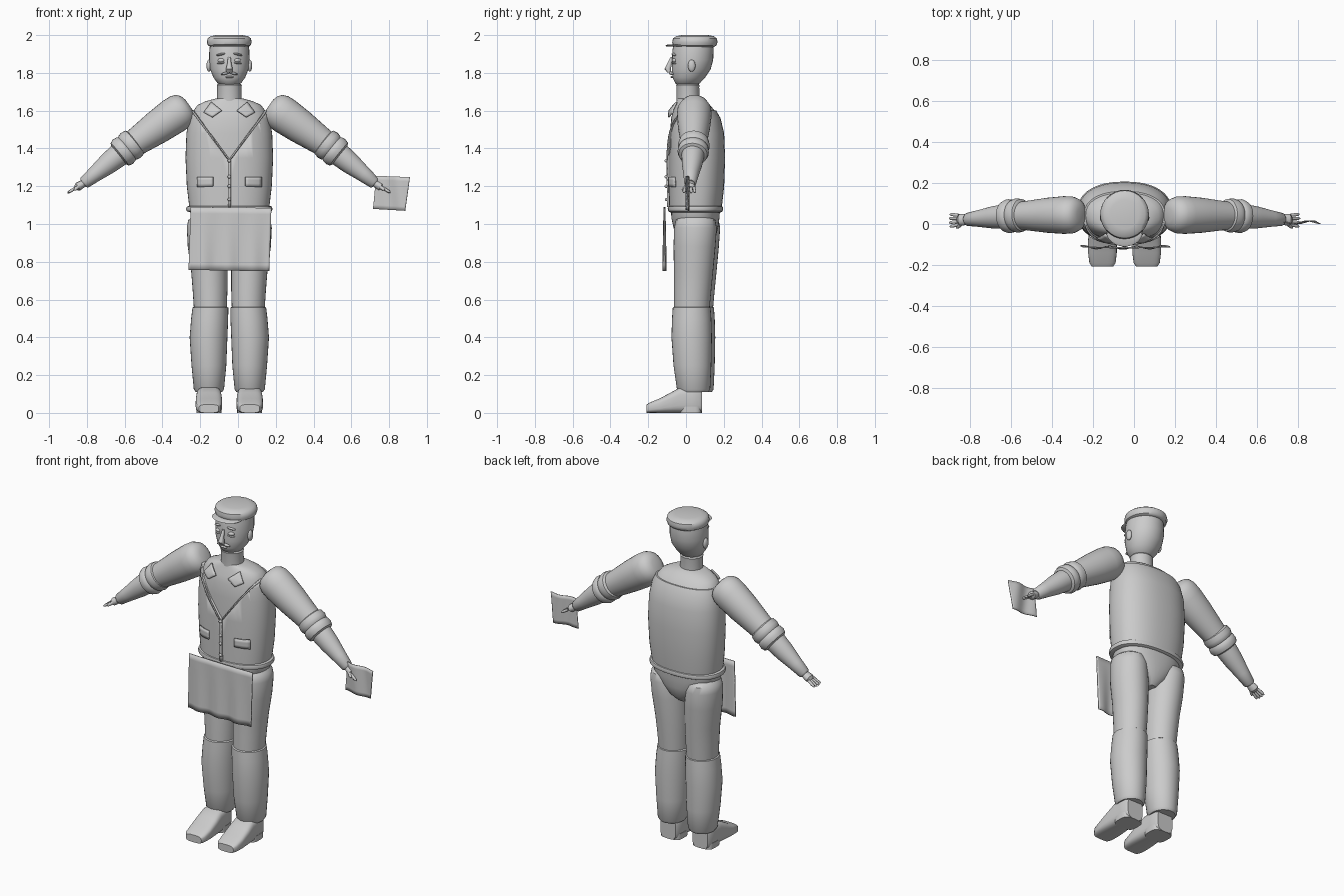
import bpy, bmesh, math
from mathutils import Vector

if "Cube" in bpy.data.objects:
    bpy.data.objects.remove(bpy.data.objects["Cube"])

CX = -0.046  # body centre line
X, Y, Z = Vector((1, 0, 0)), Vector((0, 1, 0)), Vector((0, 0, 1))
mat = bpy.data.materials.new("plain_grey")
mat.diffuse_color = (0.6, 0.6, 0.6, 1)
mat.use_nodes = True
mat.node_tree.nodes["Principled BSDF"].inputs["Base Color"].default_value = mat.diffuse_color


def finish(name, bm, angle=40):
    bmesh.ops.recalc_face_normals(bm, faces=bm.faces)
    me = bpy.data.meshes.new(name)
    bm.to_mesh(me)
    bm.free()
    ob = bpy.data.objects.new(name, me)
    bpy.context.collection.objects.link(ob)
    me.materials.append(mat)
    bpy.ops.object.select_all(action='DESELECT')
    ob.select_set(True)
    bpy.context.view_layer.objects.active = ob
    bpy.ops.object.shade_smooth_by_angle(angle=math.radians(angle))
    return ob


def loft(name, rings, u=X, v=Y, n=32, e=2.0, angle=40):
    """Skin superellipse rings: (centre, radius along u, radius along v)."""
    bm = bmesh.new()
    loops = []
    for c, ru, rv in rings:
        loop = []
        for i in range(n):
            a = 2 * math.pi * i / n
            ca, sa = math.cos(a), math.sin(a)
            p = Vector(c) + u * ru * math.copysign(abs(ca) ** (2 / e), ca)
            loop.append(bm.verts.new(p + v * rv * math.copysign(abs(sa) ** (2 / e), sa)))
        loops.append(loop)
    for a, b in zip(loops, loops[1:]):
        for i in range(n):
            bm.faces.new((a[i], a[(i + 1) % n], b[(i + 1) % n], b[i]))
    bm.faces.new(loops[0])
    bm.faces.new(loops[-1])
    return finish(name, bm, angle)


def ball(name, loc, size, rot=(0, 0, 0)):
    bm = bmesh.new()
    bmesh.ops.create_uvsphere(bm, u_segments=16, v_segments=10, radius=1)
    ob = finish(name, bm)
    ob.location, ob.scale, ob.rotation_euler = loc, size, rot
    return ob


def sheet(name, corners, func, nx, nz, thick):
    """Thin cloth: bilinear (x, z) quad whose depth comes from func(x, z)."""
    bm = bmesh.new()
    c = [Vector(p) for p in corners]  # bottom left, bottom right, top right, top left
    vs = []
    for j in range(nz + 1):
        for i in range(nx + 1):
            s, t = i / nx, j / nz
            p = c[0].lerp(c[1], s).lerp(c[3].lerp(c[2], s), t)
            vs.append(bm.verts.new((p.x, func(p.x, p.y), p.y)))
    w = nx + 1
    for j in range(nz):
        for i in range(nx):
            k = j * w + i
            bm.faces.new((vs[k], vs[k + 1], vs[k + w + 1], vs[k + w]))
    ob = finish(name, bm)
    m = ob.modifiers.new("thickness", 'SOLIDIFY')
    m.thickness, m.offset = thick, 0
    return ob


# Torso: shirt inside a vest with a V neckline
E = 2.3
VEST = [(1.09, .212, .05, .14), (1.2, .225, .055, .147), (1.35, .232, .057, .15),
        (1.48, .227, .055, .147), (1.56, .213, .048, .135), (1.60, .198, .042, .118)]
SHIRT = [(z, a - .008, c, b - .008) for z, a, c, b in VEST]
SHIRT += [(1.63, .168, .035, .092), (1.65, .125, .025, .075), (1.665, .07, .015, .06)]


def vertical(rows, x=CX):
    return [((x, c, z), a, b) for z, a, c, b in rows]


def front_y(x, z, off=.006):
    rows = VEST + SHIRT[-3:]
    for lo, hi in zip(rows, rows[1:]):
        if z <= hi[0]:
            break
    t = min(1, max(0, (z - lo[0]) / (hi[0] - lo[0])))
    a, c, b = (lo[i] + (hi[i] - lo[i]) * t for i in (1, 2, 3))
    return c - b * max(0, 1 - abs((x - CX) / a) ** E) ** (1 / E) - off


loft("shirt", vertical(SHIRT), n=48, e=E)
vest = loft("vest", vertical(VEST), n=48, e=E)
bm = bmesh.new()
tri = [(-.245, 1.68), (.245, 1.68), (0, 1.345)]
fr, bk = ([bm.verts.new((CX + x, y, z)) for x, z in tri] for y in (-.3, .01))
bm.faces.new(fr)
bm.faces.new(bk)
for i in range(3):
    bm.faces.new((fr[i], fr[(i + 1) % 3], bk[(i + 1) % 3], bk[i]))
cutter = finish("neckline_cutter", bm)
cutter.hide_render = True
cutter.hide_set(True)
cut = vest.modifiers.new("neckline", 'BOOLEAN')
cut.operation, cut.object, cut.solver = 'DIFFERENCE', cutter, 'EXACT'

sheet("vest_placket", [(CX - .008, 1.09), (CX + .008, 1.09), (CX + .008, 1.345), (CX - .008, 1.345)],
      front_y, 2, 8, .008)
for z in (1.335, 1.25, 1.2, 1.13):
    ball("button", (CX, front_y(CX, z, .012), z), (.009, .009, .009))
for s in (-1, 1):
    q = lambda pts: [(CX + s * a, z) for a, z in pts]
    sheet("pocket", q([(.085, 1.2), (.17, 1.195), (.17, 1.25), (.085, 1.25)]), front_y, 5, 3, .009)
    sheet("neckline_trim", q([(0, 1.335), (.012, 1.345), (.2, 1.6), (.19, 1.6)]), front_y, 2, 12, .009)
    sheet("collar", q([(.04, 1.6), (.09, 1.565), (.135, 1.59), (.095, 1.645)]),
          lambda x, z: front_y(x, z, .014), 5, 5, .008)

# Belt and hips
loft("belt", vertical([(1.062, .208, .05, .135), (1.068, .225, .05, .144), (1.08, .229, .05, .147),
                       (1.092, .225, .05, .144), (1.098, .208, .05, .135)]), n=48, e=E)
loft("hips", vertical([(.88, .035, .055, .06), (.92, .09, .055, .1), (.98, .165, .052, .118),
                       (1.03, .2, .05, .127), (1.075, .205, .05, .13)]), n=40, e=E)

# Legs and shoes
for s in (-1, 1):
    dy = .018 if s < 0 else 0

    def leg(rows):
        return [((CX + s * d, y + dy, z), a, b) for z, d, a, y, b in rows]
    loft("thigh", leg([(.53, .1, .086, .03, .093), (.65, .102, .092, .035, .099),
                       (.75, .106, .096, .04, .104), (.88, .117, .103, .045, .111),
                       (.98, .125, .1, .05, .113), (1.02, .128, .09, .05, .105),
                       (1.04, .13, .065, .05, .08)]))
    loft("lower_trouser", leg([(.11, .108, .07, .04, .078), (.125, .108, .08, .04, .088),
                               (.25, .108, .092, .034, .1), (.4, .11, .1, .03, .107),
                               (.5, .104, .098, .03, .104), (.557, .1, .095, .03, .1),
                               (.562, .1, .086, .03, .093)]))
    shoe = [(-.208, .022, .052), (-.19, .028, .064), (-.14, .038, .07), (-.08, .054, .07),
            (-.03, .068, .067), (.03, .07, .065), (.07, .069, .062), (.085, .064, .052)]
    loft("shoe", [((CX + s * .108, y, h), w, h) for y, h, w in shoe], u=X, v=Z, e=3.6)
    loft("shoe_heel", [((CX + s * .108, .025, z), .066, .058) for z in (0, .035)], e=3.6)

# Arms with rolled cuffs and hands
for s in (-1, 1):
    def pt(d, z, y):
        return Vector((CX + s * d, y, z))
    sh, el, wr = pt(.213, 1.63, .045), pt(.542, 1.40, .04), pt(.772, 1.215, .022)

    def tube(name, a, b, rows, flat=1.0, n=28):
        d = (b - a).normalized()
        v = (Y - d * d.y).normalized()
        return loft(name, [(a + d * t, r, r * flat) for t, r in rows], u=v.cross(d), v=v, n=n)
    tube("upper_arm", sh, el, [(0, .035), (.008, .062), (.025, .083), (.055, .095), (.1, .097),
                               (.2, .09), (.32, .076), (.4, .067)], .95)
    tube("forearm", el, wr, [(-.02, .062), (.06, .062), (.13, .056), (.22, .042), (.288, .033),
                             (.297, .025)], .97)
    tube("rolled_cuff", el, wr, [(-.06, .066), (-.052, .079), (-.025, .084), (-.006, .079), (0, .075),
                                 (.006, .08), (.03, .083), (.05, .076), (.058, .06)])
    hd = Vector((s * .84, -.05, -.5)).normalized()
    palm = wr + hd * .025
    tube("palm", wr - hd * .01, wr + hd, [(0, .015), (.02, .021), (.045, .023), (.06, .012)], 1.3, 14)
    for i in range(4):
        o = (i - 1.5) * .015
        a = palm + hd * .02 + Y * o
        tube("finger", a, a + hd * .05 + Y * o * .35,
             [(0, .008), (.03, .008), (.048 - .004 * abs(i - 1.5), .007), (.056 - .004 * abs(i - 1.5), .003)], 1, 10)
    a = palm - Y * .018
    tube("thumb", a, a + hd * .7 - Y * .45 - Z * .15, [(-.005, .009), (.03, .009), (.042, .004)], 1, 10)

# Cloth in one hand and apron
sheet("held_cloth", [(.715, 1.08), (.885, 1.07), (.91, 1.248), (.732, 1.255)],
      lambda x, z: .008 + .007 * math.sin(x * 45 + z * 6), 20, 8, .005)
sheet("apron", [(-.262, .757), (.165, .75), (.177, 1.085), (-.25, 1.09)],
      lambda x, z: -.112 + .007 * (1.09 - z) / .34 * math.sin(x * 48 + 1) + .1 * (x - CX) ** 2 - .004,
      36, 10, .006)

# Neck and head
loft("neck", vertical([(1.62, .066, .012, .062), (1.725, .064, .01, .06), (1.735, .066, .01, .062),
                       (1.742, .06, .01, .056)]))
loft("head", vertical([(1.733, .04, .005, .045), (1.745, .062, .008, .065), (1.775, .084, .015, .086),
                       (1.82, .102, .028, .103), (1.87, .107, .035, .109), (1.92, .106, .037, .109),
                       (1.96, .1, .04, .103)]))
loft("cap", vertical([(1.938, .1, .045, .105), (1.945, .113, .046, .115), (1.963, .119, .047, .12),
                      (1.983, .114, .047, .116), (1.994, .1, .047, .1), (2.0, .07, .047, .07)]))
loft("cap_brim", vertical([(1.94, .085, -.035, .068), (1.944, .09, -.035, .075), (1.95, .085, -.03, .068)]))

# Face
loft("nose", [((CX, -.074, 1.885), .007, .008), ((CX, -.087, 1.85), .011, .013),
              ((CX, -.097, 1.82), .018, .017), ((CX, -.088, 1.803), .016, .012)], n=14)
for s in (-1, 1):
    ball("ear", (CX + s * .108, .03, 1.838), (.013, .02, .032))
    ball("eyebrow", (CX + s * .046, -.064, 1.898), (.026, .01, .006), (0, s * .2, s * .35))
    ball("eye", (CX + s * .044, -.062, 1.866), (.019, .012, .011), (0, 0, s * .35))
    ball("lower_eyelid", (CX + s * .044, -.063, 1.852), (.022, .011, .005), (0, s * .1, s * .35))
    ball("moustache", (CX + s * .02, -.079, 1.798), (.026, .011, .007), (0, s * .25, s * .25))
ball("lips", (CX, -.072, 1.778), (.022, .01, .006))
